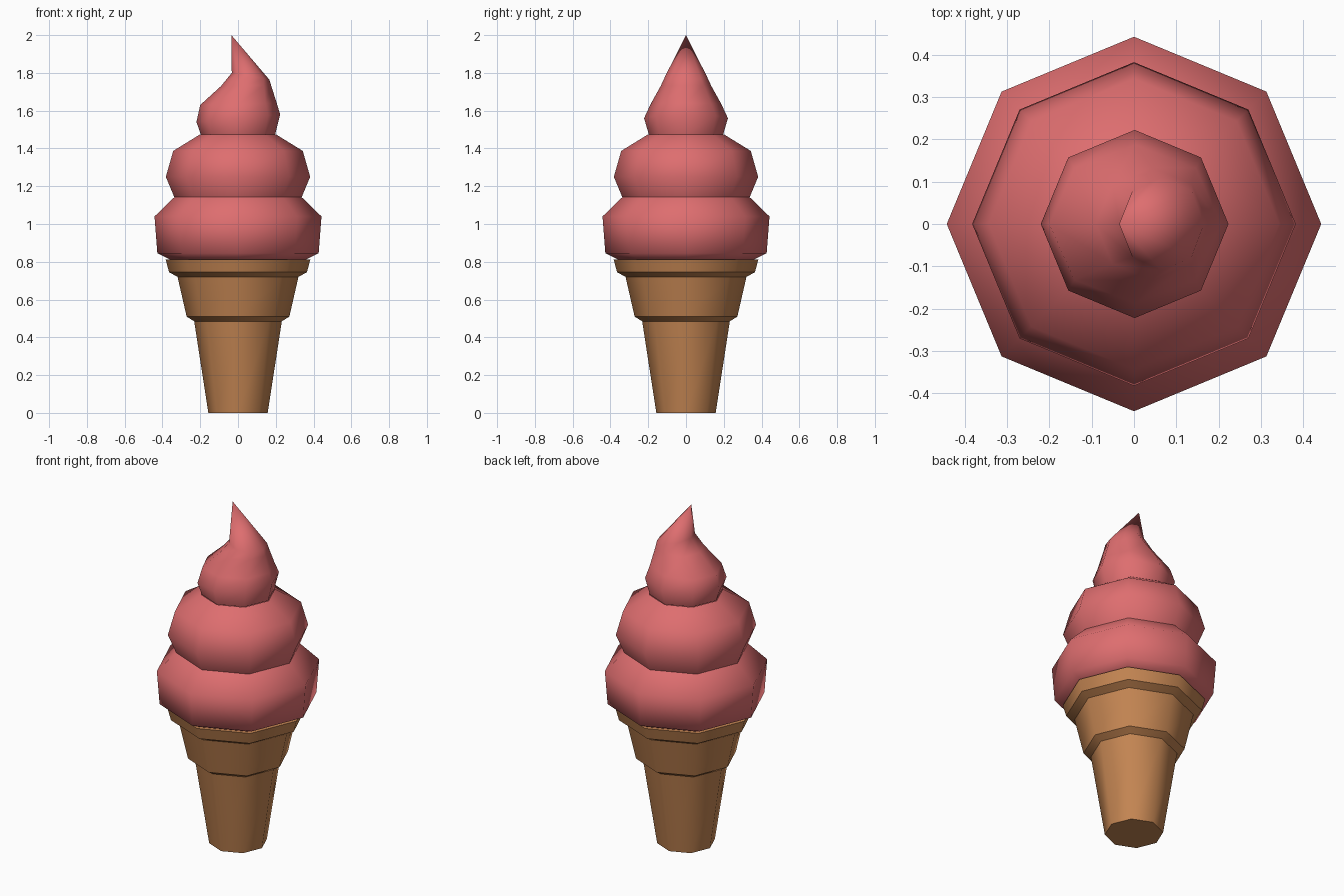
import bpy, bmesh, math

if "Cube" in bpy.data.objects:
    bpy.data.objects.remove(bpy.data.objects["Cube"])

SIDES = 8


def material(name, color):
    m = bpy.data.materials.new(name)
    m.diffuse_color = (*color, 1.0)
    m.use_nodes = True
    m.node_tree.nodes["Principled BSDF"].inputs["Base Color"].default_value = m.diffuse_color
    return m


pink = material("strawberry pink", (0.73, 0.155, 0.16))
tan = material("wafer tan", (0.55, 0.235, 0.085))


def stack(name, rings, mat, sharp=(), cap_bottom=False, tip=None):
    """Skin octagonal rings given as (left x, left z, right x, right z, depth radius)."""
    bm = bmesh.new()
    loops = []
    for xl, zl, xr, zr, ry in rings:
        loop = []
        for i in range(SIDES):
            a = 2 * math.pi * i / SIDES
            c, s = math.cos(a), math.sin(a)
            loop.append(bm.verts.new(((xl + xr) / 2 + (xr - xl) / 2 * c, ry * s,
                                      (zl + zr) / 2 + (zr - zl) / 2 * c)))
        loops.append(loop)
    for lo, hi in zip(loops, loops[1:]):
        for i in range(SIDES):
            j = (i + 1) % SIDES
            bm.faces.new((lo[i], lo[j], hi[j], hi[i]))
    if tip:
        t = bm.verts.new(tip)
        for i in range(SIDES):
            bm.faces.new((loops[-1][i], loops[-1][(i + 1) % SIDES], t))
    for f in bm.faces:
        f.smooth = True
    if cap_bottom:
        bm.faces.new(loops[0][::-1]).smooth = False
    for k in sharp:
        for i in range(SIDES):
            bm.edges.get((loops[k][i], loops[k][(i + 1) % SIDES])).smooth = False
    mesh = bpy.data.meshes.new(name)
    bm.to_mesh(mesh)
    bm.free()
    mesh.materials.append(mat)
    obj = bpy.data.objects.new(name, mesh)
    bpy.context.collection.objects.link(obj)
    return obj


def round_rings(profile):
    return [(-r, z, r, z, r) for r, z in profile]


# wafer cone with two stepped ledges and a rim
stack("wafer_cone", round_rings([
    (0.157, 0.0), (0.232, 0.485), (0.272, 0.51), (0.32, 0.72),
    (0.365, 0.745), (0.383, 0.812), (0.34, 0.812)]),
    tan, sharp=(0, 1, 2, 3, 4, 5), cap_bottom=True)

# two wide swirls
stack("lower_swirl", round_rings([
    (0.355, 0.81), (0.427, 0.845), (0.442, 1.04), (0.337, 1.142)]), pink)
stack("middle_swirl", round_rings([
    (0.337, 1.142), (0.382, 1.25), (0.343, 1.387), (0.2, 1.475)]), pink)

# top swirl, scooped on the left and drawn up to an off-centre tip
stack("top_swirl", [
    (-0.197, 1.475, 0.197, 1.475, 0.197),
    (-0.22, 1.54, 0.223, 1.58, 0.222),
    (-0.2, 1.63, 0.205, 1.64, 0.187),
    (-0.09, 1.73, 0.175, 1.735, 0.133),
    (-0.033, 1.80, 0.165, 1.765, 0.11)],
    pink, tip=(-0.035, 0, 2.0))
